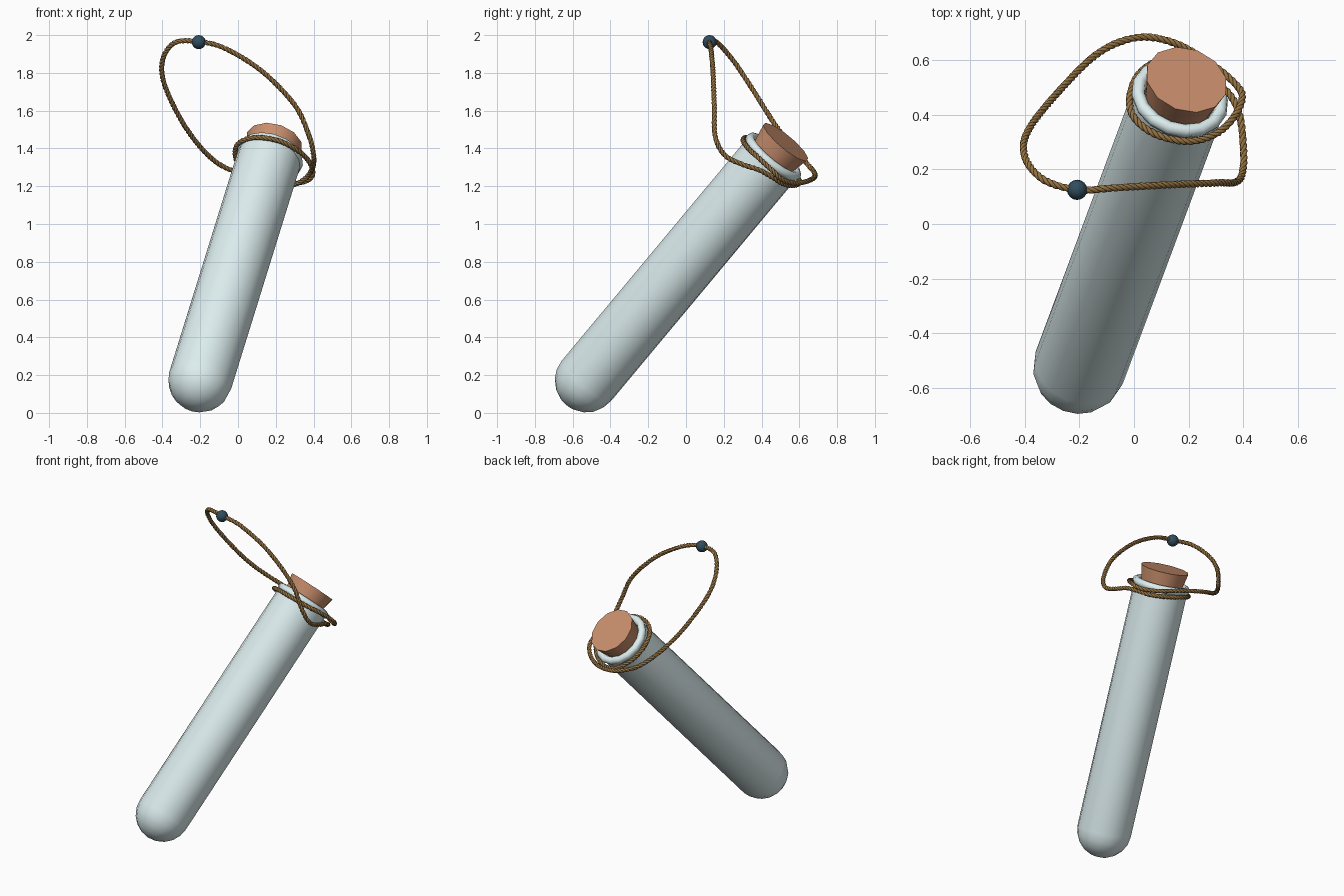
import bpy, bmesh, math
from mathutils import Vector, Quaternion

if "Cube" in bpy.data.objects:
    bpy.data.objects.remove(bpy.data.objects["Cube"])

BASE = Vector((-0.2, -0.525, 0.172))            # centre of the round bottom
AXIS = Vector((0.232, 0.623, 0.747)).normalized()
R = 0.17


def material(name, rgb):
    m = bpy.data.materials.new(name)
    m.diffuse_color = (*rgb, 1)
    m.use_nodes = True
    m.node_tree.nodes["Principled BSDF"].inputs["Base Color"].default_value = m.diffuse_color
    return m


GLASS = material("pale_glass", (0.72, 0.85, 0.86))
CORK = material("cork", (0.58, 0.27, 0.15))
CORD = material("cord", (0.30, 0.17, 0.055))
BEAD = material("dark_bead", (0.03, 0.075, 0.11))


def smooth(ob, angle):
    bpy.ops.object.select_all(action='DESELECT')
    ob.select_set(True)
    bpy.context.view_layer.objects.active = ob
    bpy.ops.object.shade_smooth_by_angle(angle=math.radians(angle))


def lathe(name, profile, sides, mat, angle=45):
    """Turn (radius, height) points around the tilted tube axis."""
    bm = bmesh.new()
    verts = [bm.verts.new((r, 0, h)) for r, h in profile]
    edges = [bm.edges.new(p) for p in zip(verts, verts[1:])]
    bmesh.ops.spin(bm, geom=verts + edges, axis=(0, 0, 1), cent=(0, 0, 0),
                   angle=2 * math.pi, steps=sides)
    bmesh.ops.remove_doubles(bm, verts=bm.verts, dist=1e-4)
    bmesh.ops.recalc_face_normals(bm, faces=bm.faces)
    me = bpy.data.meshes.new(name)
    bm.to_mesh(me)
    bm.free()
    ob = bpy.data.objects.new(name, me)
    bpy.context.collection.objects.link(ob)
    ob.location = BASE
    ob.rotation_mode = 'QUATERNION'
    ob.rotation_quaternion = AXIS.to_track_quat('Z', 'Y')
    me.materials.append(mat)
    smooth(ob, angle)
    return ob


# Round-bottomed tube, open at the top
bottom = [(R * math.sin(a), -R * math.cos(a))
          for a in (math.pi / 2 * i / 5 for i in range(6))]
lathe("tube", bottom + [(R, 1.585), (0.14, 1.585), (0.14, 1.45), (0, 1.45)], 16, GLASS)

# Rolled lip
lip = [(0.157 + 0.025 * math.cos(a), 1.585 + 0.025 * math.sin(a))
       for a in (2 * math.pi * i / 8 for i in range(9))]
lathe("lip", lip, 16, GLASS, 80)

# Tapered stopper
lathe("stopper", [(0, 1.5), (0.115, 1.5), (0.153, 1.69), (0, 1.69)], 12, CORK)

# Cord path: bead, left side, behind the neck, once round it, right side, bead
TIE = [Vector(p) for p in (
    (-0.208, 0.125, 1.965), (-0.335, 0.165, 1.96), (-0.40, 0.25, 1.865),
    (-0.385, 0.345, 1.725), (-0.27, 0.49, 1.50), (-0.126, 0.628, 1.335),
    (0.02, 0.683, 1.265), (0.16, 0.657, 1.232), (0.29, 0.58, 1.215),
    (0.375, 0.508, 1.235), (0.396, 0.46, 1.28), (0.365, 0.39, 1.345),
    (0.30, 0.33, 1.40), (0.20, 0.302, 1.445), (0.08, 0.328, 1.457),
    (0.0, 0.39, 1.425), (-0.015, 0.467, 1.362), (0.02, 0.55, 1.29),
    (0.1, 0.60, 1.232), (0.2, 0.58, 1.205), (0.30, 0.52, 1.21),
    (0.36, 0.46, 1.245), (0.388, 0.39, 1.285), (0.399, 0.30, 1.315),
    (0.40, 0.205, 1.365), (0.377, 0.155, 1.465), (0.30, 0.15, 1.63),
    (0.125, 0.143, 1.81), (-0.07, 0.132, 1.93), (-0.208, 0.125, 1.965))]


def catmull(pts, n):
    pts = [pts[-2]] + pts + [pts[1]]
    out = []
    for a, b, c, d in zip(pts, pts[1:], pts[2:], pts[3:]):
        for i in range(n):
            t = i / n
            out.append(0.5 * (2 * b + (c - a) * t + (2 * a - 5 * b + 4 * c - d) * t * t
                              + (3 * b - a - 3 * c + d) * t ** 3))
    return out + [pts[-2]]


def resample(pts, step):
    out, left = [pts[0]], step
    for a, b in zip(pts, pts[1:]):
        length, pos = (b - a).length, 0.0
        while length - pos >= left:
            pos += left
            out.append(a.lerp(b, pos / length))
            left = step
        left -= length - pos
    return out + [pts[-1]]


# Twisted cord: three strands wound around the path
STEP, PITCH, STRANDS = 0.0075, 0.07, 3
path = resample(catmull(TIE, 16), STEP)
strands = [[] for _ in range(STRANDS)]
tangent = (path[1] - path[0]).normalized()
normal = tangent.orthogonal().normalized()
for i, p in enumerate(path):
    new = (path[min(i + 1, len(path) - 1)] - path[max(i - 1, 0)]).normalized()
    normal = tangent.rotation_difference(new) @ normal
    tangent = new
    for k, strand in enumerate(strands):
        turn = 2 * math.pi * (i * STEP / PITCH + k / STRANDS)
        strand.append(p + Quaternion(tangent, turn) @ normal * 0.0065)

curve = bpy.data.curves.new("cord", 'CURVE')
curve.dimensions = '3D'
curve.bevel_depth = 0.0078
curve.bevel_resolution = 1
for strand in strands:
    spline = curve.splines.new('POLY')
    spline.points.add(len(strand) - 1)
    for point, co in zip(spline.points, strand):
        point.co = (*co, 1)
    spline.use_smooth = True
curve.materials.append(CORD)
bpy.context.collection.objects.link(bpy.data.objects.new("cord", curve))

# Bead hiding the cord ends
bpy.ops.mesh.primitive_uv_sphere_add(segments=16, ring_count=10, radius=0.037,
                                     location=(-0.208, 0.125, 1.963))
bead = bpy.context.object
bead.name = "bead"
bead.data.materials.append(BEAD)
smooth(bead, 60)
